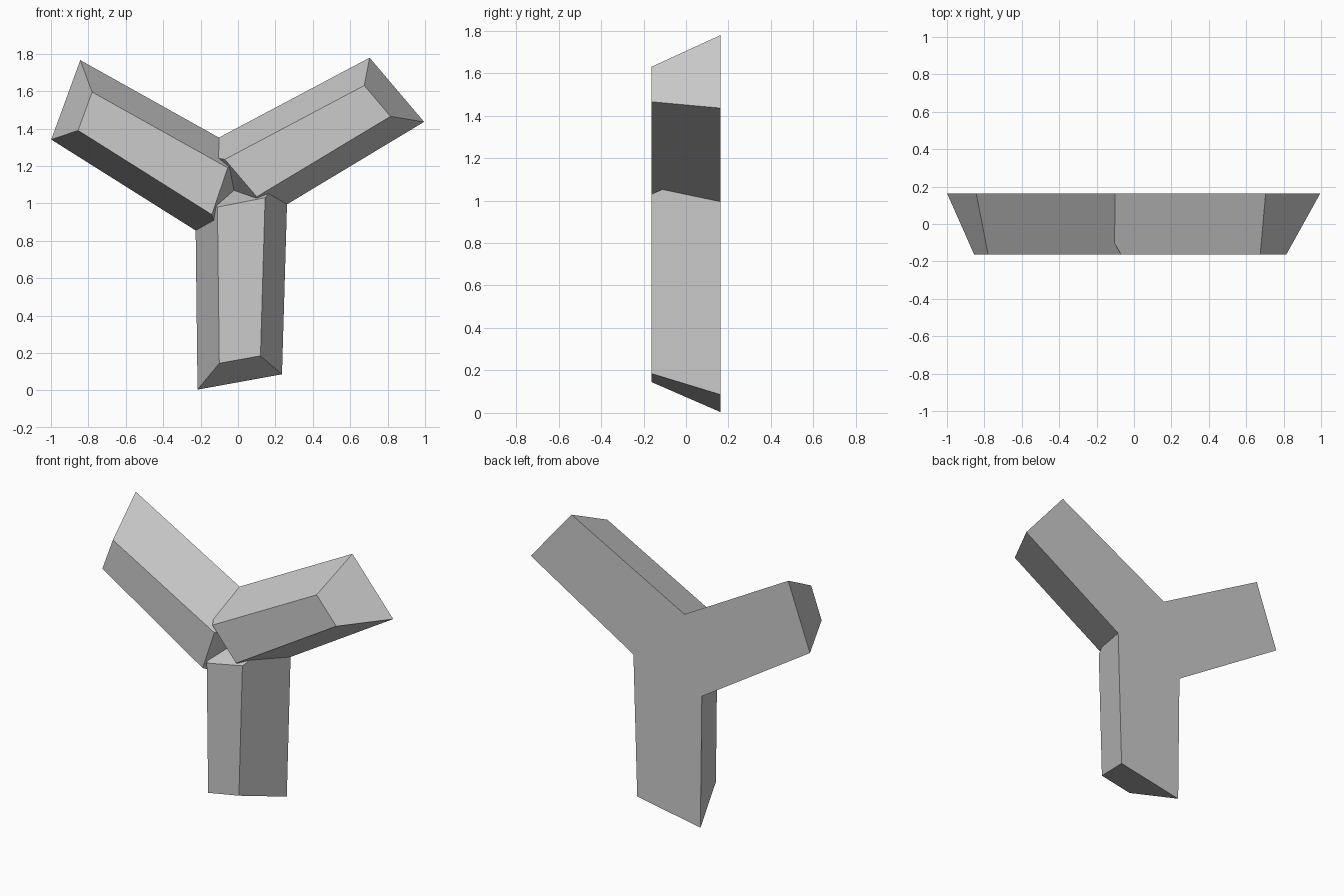
import bpy
import bmesh
from mathutils import Vector

HALF_DEPTH = 0.162   # half thickness, front to back
BEVEL = 0.118        # how far every side flares out towards the back

if "Cube" in bpy.data.objects:
    bpy.data.objects.remove(bpy.data.objects["Cube"])

grey = bpy.data.materials.new("plain_grey")
grey.use_nodes = True
colour = (0.6, 0.6, 0.6, 1)
grey.diffuse_color = colour
grey.node_tree.nodes["Principled BSDF"].inputs["Base Color"].default_value = colour


def outset(points, distance):
    """Push every edge of a counter-clockwise outline outwards, with mitred corners."""
    result = []
    for i, p in enumerate(points):
        a = (p - points[i - 1]).normalized()
        b = (points[(i + 1) % len(points)] - p).normalized()
        n1, n2 = Vector((a.y, -a.x)), Vector((b.y, -b.x))
        result.append(p + (n1 + n2) * distance / (1 + n1.dot(n2)))
    return result


def flared_block(name, outline):
    """Block with the given front outline (x, z) and a wider back."""
    front = [Vector(p) for p in outline]
    back = outset(front, BEVEL)
    bm = bmesh.new()
    f = [bm.verts.new((p.x, -HALF_DEPTH, p.y)) for p in front]
    b = [bm.verts.new((p.x, HALF_DEPTH, p.y)) for p in back]
    bm.faces.new(f)
    bm.faces.new(b[::-1])
    for i in range(len(f)):
        j = (i + 1) % len(f)
        bm.faces.new((f[i], b[i], b[j], f[j]))
    bmesh.ops.recalc_face_normals(bm, faces=bm.faces)
    mesh = bpy.data.meshes.new(name)
    bm.to_mesh(mesh)
    bm.free()
    mesh.materials.append(grey)
    obj = bpy.data.objects.new(name, mesh)
    bpy.context.collection.objects.link(obj)
    return obj


# Stem and the two raised arms
stem = flared_block("three_armed_body", [(-0.10, 0.145), (0.12, 0.185), (0.145, 1.03), (-0.11, 0.98)])
arms = [
    flared_block("right_arm", [(-0.78, 1.595), (-0.855, 1.39), (-0.14, 0.94), (-0.055, 1.19)]),
    flared_block("left_arm", [(0.10, 1.035), (0.815, 1.465), (0.675, 1.63), (-0.07, 1.235)]),
]

# Fuse the arms into the stem so the back is one flat face
bpy.context.view_layer.objects.active = stem
for arm in arms:
    union = stem.modifiers.new("fuse_" + arm.name, "BOOLEAN")
    union.operation = "UNION"
    union.solver = "EXACT"
    union.object = arm
    bpy.ops.object.modifier_apply(modifier=union.name)
    bpy.data.objects.remove(arm)
